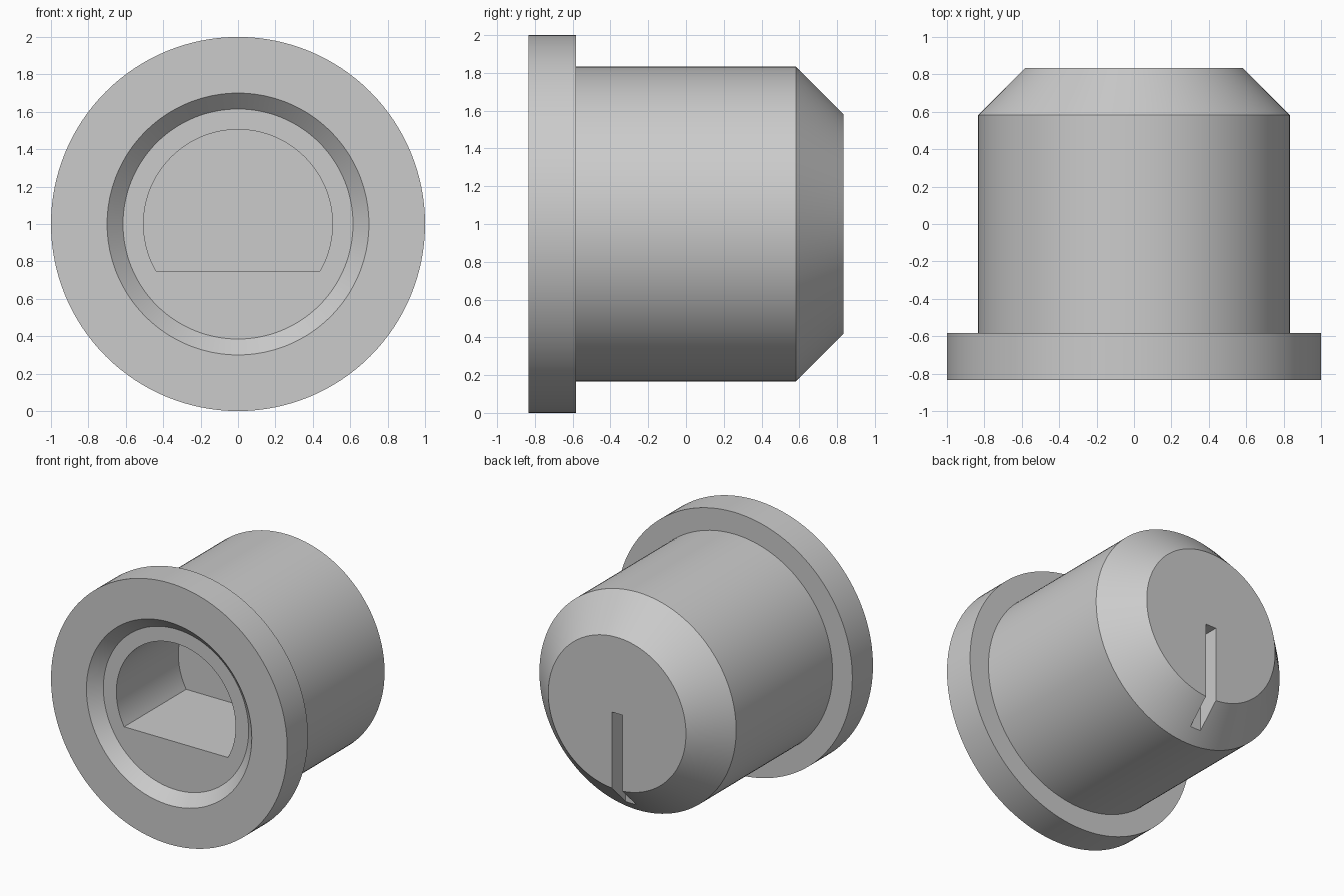
import bpy
import bmesh
import math
from mathutils import Matrix

if "Cube" in bpy.data.objects:
    bpy.data.objects.remove(bpy.data.objects["Cube"])

SEGMENTS = 128
BACK = 0.833          # half length along y
AXIS_Z = 1.0

grey = bpy.data.materials.new("light_grey")
grey.use_nodes = True
COLOUR = (0.6, 0.6, 0.6, 1)
grey.diffuse_color = COLOUR
grey.node_tree.nodes["Principled BSDF"].inputs["Base Color"].default_value = COLOUR


def make_object(name, bm):
    bmesh.ops.recalc_face_normals(bm, faces=bm.faces)
    mesh = bpy.data.meshes.new(name)
    bm.to_mesh(mesh)
    bm.free()
    obj = bpy.data.objects.new(name, mesh)
    bpy.context.collection.objects.link(obj)
    mesh.materials.append(grey)
    return obj


def turned(name, profile):
    """Revolve (radius, y) points around the knob axis and cap both ends."""
    bm = bmesh.new()
    rings = []
    for radius, y in profile:
        angles = [math.tau * i / SEGMENTS for i in range(SEGMENTS)]
        rings.append([bm.verts.new((radius * math.cos(a), y, AXIS_Z + radius * math.sin(a)))
                      for a in angles])
    for a, b in zip(rings, rings[1:]):
        for i in range(SEGMENTS):
            j = (i + 1) % SEGMENTS
            bm.faces.new((a[i], a[j], b[j], b[i]))
    bm.faces.new(rings[0])
    bm.faces.new(rings[-1])
    return make_object(name, bm)


def d_prism(name, radius, flat, y0, y1):
    """Round bar with a flat underside, lying along y."""
    bm = bmesh.new()
    start = -math.asin(flat / radius)
    sweep = math.pi - 2 * start
    steps = 96
    angles = [start + sweep * i / steps for i in range(steps + 1)]
    face = bm.faces.new([bm.verts.new((radius * math.cos(a), y0, AXIS_Z + radius * math.sin(a)))
                         for a in angles])
    ext = bmesh.ops.extrude_face_region(bm, geom=[face], use_keep_orig=True)
    moved = [v for v in ext["geom"] if isinstance(v, bmesh.types.BMVert)]
    bmesh.ops.translate(bm, verts=moved, vec=(0, y1 - y0, 0))
    return make_object(name, bm)


def box(name, size, centre):
    bm = bmesh.new()
    bmesh.ops.create_cube(bm, size=1, matrix=Matrix.Translation(centre) @ Matrix.Diagonal((*size, 1)))
    return make_object(name, bm)


def cut(target, cutter):
    cutter.hide_render = True
    mod = target.modifiers.new(cutter.name, "BOOLEAN")
    mod.operation = "DIFFERENCE"
    mod.solver = "EXACT"
    mod.object = cutter
    bpy.context.view_layer.objects.active = target
    bpy.ops.object.modifier_apply(modifier=mod.name)
    bpy.data.objects.remove(cutter)


# Knob: recessed front, flange, barrel and chamfered back
knob = turned("knob", [
    (0.615, -BACK + 0.083), (0.70, -BACK), (1.0, -BACK), (1.0, -0.583),
    (0.833, -0.583), (0.833, 0.583), (0.583, BACK)])

# D-shaped shaft hole, open to the front
cut(knob, d_prism("shaft_hole", 0.505, 0.25, -1.0, 0.0))

# Pointer slot, from the centre of the back down through the chamfer
cut(knob, box("pointer_slot", (0.09, 0.334, 1.0), (0, BACK, AXIS_Z - 0.5)))

bpy.ops.object.select_all(action="DESELECT")
knob.select_set(True)
bpy.context.view_layer.objects.active = knob
bpy.ops.object.shade_smooth_by_angle(angle=math.radians(30))
